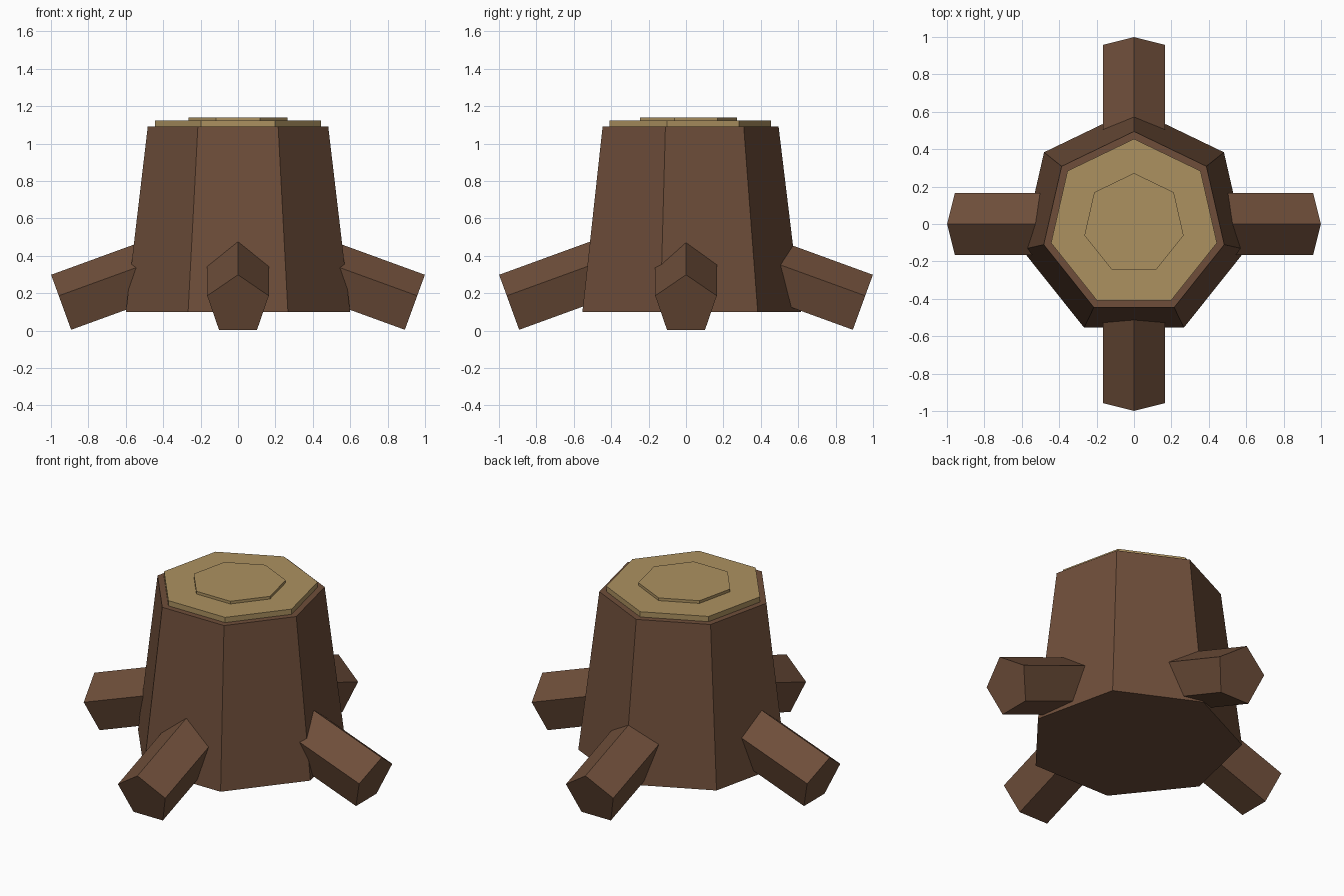
import bpy
import bmesh
from math import sin, cos, pi, radians
from mathutils import Matrix, Vector

cube = bpy.data.objects.get("Cube")
if cube:
    bpy.data.objects.remove(cube, do_unlink=True)


def make_material(name, rgb):
    mat = bpy.data.materials.new(name)
    mat.use_nodes = True
    color = (*rgb, 1.0)
    mat.diffuse_color = color
    mat.node_tree.nodes["Principled BSDF"].inputs["Base Color"].default_value = color
    return mat


def prism(name, sides, r_low, r_high, z_low, z_high, mat, matrix=None):
    """Flat-sided prism along z with its first corner on +y."""
    bm = bmesh.new()
    rings = []
    for r, z in ((r_low, z_low), (r_high, z_high)):
        angles = [2 * pi * i / sides for i in range(sides)]
        rings.append([bm.verts.new((r * sin(a), r * cos(a), z)) for a in angles])
    low, high = rings
    bm.faces.new(low)
    bm.faces.new(high)
    for i in range(sides):
        j = (i + 1) % sides
        bm.faces.new((low[i], low[j], high[j], high[i]))
    bmesh.ops.recalc_face_normals(bm, faces=bm.faces)
    if matrix:
        bm.transform(matrix)
    mesh = bpy.data.meshes.new(name)
    bm.to_mesh(mesh)
    bm.free()
    mesh.materials.append(mat)
    obj = bpy.data.objects.new(name, mesh)
    bpy.context.collection.objects.link(obj)
    return obj


bark = make_material("brown bark", (0.156, 0.076, 0.042))
wood = make_material("pale cut wood", (0.413, 0.283, 0.117))

# Tapered trunk and the two stacked cut-wood discs
prism("trunk", 7, 0.615, 0.495, 0.10, 1.09, bark)
prism("cut_top", 7, 0.455, 0.455, 1.08, 1.123, wood)
prism("inner_ring", 7, 0.272, 0.272, 1.11, 1.14, wood)

# Four pentagonal roots sloping down and outward
tilt = radians(20)
axes = Matrix((
    (0, -1, 0),
    (sin(tilt), 0, cos(tilt)),
    (-cos(tilt), 0, sin(tilt)),
)).transposed().to_4x4()
root_frame = Matrix.Translation(Vector((0.94, 0, 0.136))) @ axes
for i, side in enumerate(("left", "back", "right", "front")):
    turn = Matrix.Rotation(i * pi / 2, 4, "Z")
    prism(side + "_root", 5, 0.173, 0.173, 0, 0.62, bark, turn @ root_frame)
